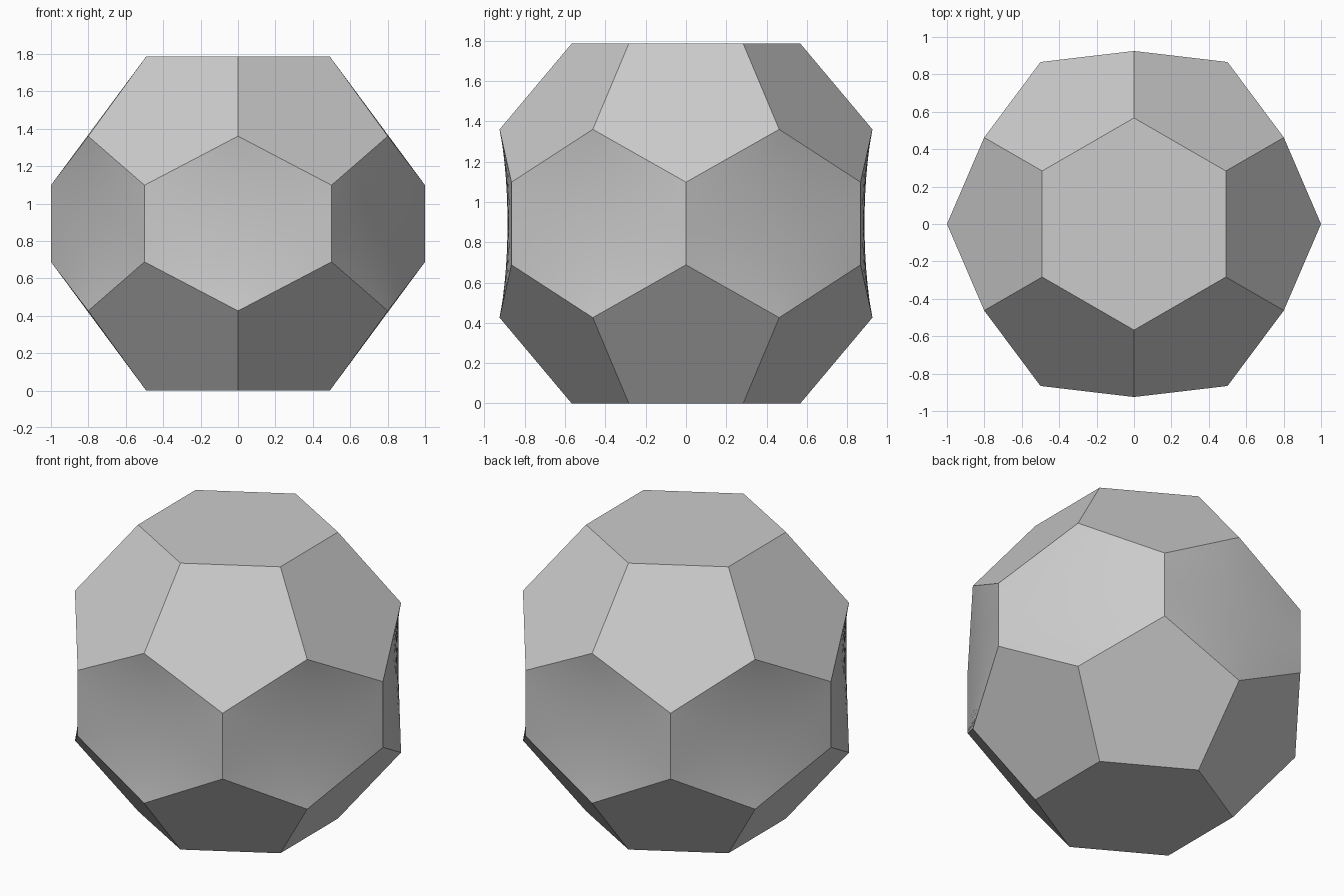
import bpy, bmesh
from math import cos, sin, radians
from mathutils import Vector

if "Cube" in bpy.data.objects:
    bpy.data.objects.remove(bpy.data.objects["Cube"])

H = 1.786                      # total height
bm = bmesh.new()


def pt(radius, deg, z):
    a = radians(deg)
    return Vector((radius * cos(a), radius * sin(a), z))


def cap(k, z=H):               # corner of top / bottom hexagon
    return pt(0.567, 30 + 60 * k, z)


def shoulder(k, z=1.36):       # corner below each cap corner
    return pt(0.925, 30 + 60 * k, z)


def waist(k, z=1.098):         # corner on the widest ring
    return pt(1.0, 60 * k, z)


def flip(p):
    return Vector((p.x, p.y, H - p.z))


# Six saddle-curved side hexagons: subdivided fans relaxed inside a fixed rim
for k in range(6):
    up = [waist(k), shoulder(k), waist(k + 1)]
    rim = [bm.verts.new(p) for p in up + [flip(p) for p in reversed(up)]]
    mid = bm.verts.new(sum((v.co for v in rim), Vector()) / 6)
    for i in range(6):
        bm.faces.new((mid, rim[i - 1], rim[i]))
bmesh.ops.subdivide_edges(bm, edges=bm.edges[:], cuts=5, use_grid_fill=True)
inner = [v for v in bm.verts if not v.is_boundary]
for step in range(80):
    new = [sum((e.other_vert(v).co for e in v.link_edges), Vector()) / len(v.link_edges)
           for v in inner]
    for v, co in zip(inner, new):
        v.co = co
for f in bm.faces:
    f.smooth = True


def flat_pair(points):
    """Flat face plus its mirror image in the lower half."""
    bm.faces.new([bm.verts.new(p) for p in points])
    bm.faces.new([bm.verts.new(flip(p)) for p in reversed(points)])


# Top and bottom hexagons, with a ring of six pentagons around each
flat_pair([cap(k) for k in range(6)])
for k in range(6):
    flat_pair([cap(k), cap(k - 1), shoulder(k - 1), waist(k), shoulder(k)])

# Point every face outwards
bm.normal_update()
centre = Vector((0, 0, H / 2))
for f in bm.faces:
    if f.normal.dot(f.calc_center_median() - centre) < 0:
        f.normal_flip()

mesh = bpy.data.meshes.new("faceted_cage")
bm.to_mesh(mesh)
bm.free()
bpy.context.collection.objects.link(bpy.data.objects.new("faceted_cage", mesh))
